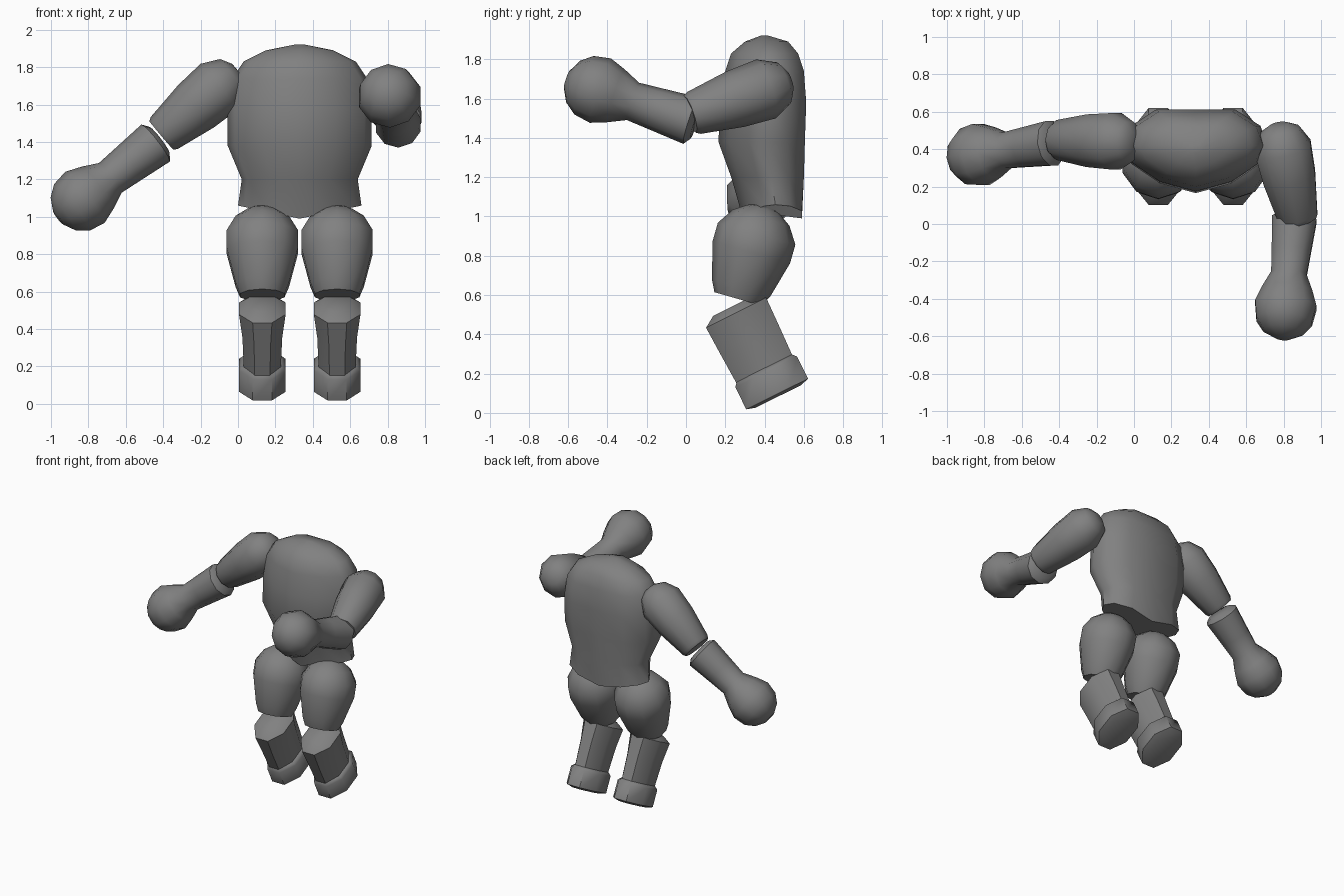
import bpy, bmesh, math
from mathutils import Vector

cube = bpy.data.objects.get("Cube")
if cube:
    bpy.data.objects.remove(cube, do_unlink=True)

grey = bpy.data.materials.new("mid grey")
grey.use_nodes = True
GREY = (0.22, 0.22, 0.22, 1)
grey.diffuse_color = GREY
grey.node_tree.nodes["Principled BSDF"].inputs["Base Color"].default_value = GREY

MID = 0.33  # plane of symmetry of the body


def skin(name, rings, angle=45):
    """Join equal rings of points into a closed, smooth-shaded body."""
    bm = bmesh.new()
    loops = [[bm.verts.new(p) for p in ring] for ring in rings]
    n = len(loops[0])
    for a, b in zip(loops, loops[1:]):
        for i in range(n):
            j = (i + 1) % n
            bm.faces.new((a[i], a[j], b[j], b[i]))
    bm.faces.new(loops[0])
    bm.faces.new(loops[-1])
    bmesh.ops.recalc_face_normals(bm, faces=bm.faces)
    mesh = bpy.data.meshes.new(name)
    bm.to_mesh(mesh)
    bm.free()
    mesh.materials.append(grey)
    obj = bpy.data.objects.new(name, mesh)
    bpy.context.collection.objects.link(obj)
    bpy.ops.object.select_all(action='DESELECT')
    obj.select_set(True)
    bpy.context.view_layer.objects.active = obj
    bpy.ops.object.shade_smooth_by_angle(angle=math.radians(angle))
    return obj


def limb(name, start, end, stations, sides=10, side=Vector((1, 0, 0))):
    """Sweep from start to end; a station is (fraction, radius across, radius deep)."""
    start, end = Vector(start), Vector(end)
    axis = (end - start).normalized()
    deep = axis.cross(side).normalized()
    across = deep.cross(axis)
    rings = []
    for t, ra, rd in stations:
        c = start.lerp(end, t)
        rings.append([c + across * ra * math.cos(k) + deep * rd * math.sin(k)
                      for k in (math.tau * (i + 0.5) / sides for i in range(sides))])
    return skin(name, rings)


# Torso: one half outline (width fraction, depth fraction), mirrored, at each height
half = [(0.5, 0.12), (0.9, 0.36), (1, 0.55), (0.9, 0.8), (0.55, 1)]
outline = [(0, 0)] + half + [(0, 1)] + [(-a, b) for a, b in reversed(half)]
levels = [  # height, half width, front, back
    (1.92, 0.03, 0.38, 0.42), (1.89, 0.18, 0.30, 0.52), (1.83, 0.30, 0.23, 0.57),
    (1.74, 0.36, 0.20, 0.60), (1.58, 0.385, 0.175, 0.612), (1.38, 0.385, 0.165, 0.605),
    (1.2, 0.31, 0.23, 0.60), (1.06, 0.33, 0.29, 0.59)]
rings = []
for z, w, front, back in levels:
    sag = 0.07 if z < 1.1 else 0  # hem dips in the middle
    rings.append([(MID + a * w, front + b * (back - front), z - sag * (1 - abs(a)))
                  for a, b in outline])
skin("torso", rings)

# Legs
for label, s in (("left", 1), ("right", -1)):
    x = MID + s * 0.2
    limb(label + "_thigh", (x, 0.265, 0.58), (x, 0.40, 1.055),
         [(0, 0.125, 0.125), (0.12, 0.15, 0.155), (0.5, 0.2, 0.205), (0.7, 0.2, 0.205),
          (0.87, 0.15, 0.15), (0.96, 0.085, 0.085), (1, 0.03, 0.03)])
    limb(label + "_shin", (x, 0.25, 0.52), (x, 0.42, 0.18),
         [(-0.07, 0.085, 0.12), (0.03, 0.135, 0.185), (0.4, 0.115, 0.18), (1, 0.105, 0.17)], 8)
    limb(label + "_foot_cuff", (x, 0.405, 0.215), (x, 0.467, 0.09),
         [(-0.1, 0.11, 0.17), (0.05, 0.134, 0.19), (0.95, 0.134, 0.19), (1.05, 0.09, 0.14)], 8)


# Arms: tapered upper arm, then a forearm that swells into a ball fist
def arm(label, shoulder, elbow, fore, fist, side):
    limb(label + "_upper_arm", shoulder, elbow,
         [(t, r, r) for t, r in ((0, 0.05), (0.06, 0.11), (0.24, 0.158),
                                 (0.55, 0.148), (0.96, 0.112), (1, 0.1))], side=side)
    length = (Vector(fist) - Vector(fore)).length
    R = 0.173
    stations = [(0, 0.09), (0.05, 0.125), (0.4, 0.11), (0.64, 0.1)]
    for deg in (125, 95, 65, 40, 15):
        a = math.radians(deg)
        stations.append((1 - R * math.cos(a) / length * -1, R * math.sin(a)))
    limb(label + "_forearm_and_fist", fore, fist, [(t, r, r) for t, r in stations], side=side)


arm("left", (0.77, 0.53, 1.69), (0.88, 0.02, 1.52),
    (0.86, 0.05, 1.48), (0.81, -0.45, 1.645), Vector((1, 0, 0)))
arm("right", (0.0, 0.44, 1.78), (-0.41, 0.45, 1.435),
    (-0.42, 0.435, 1.41), (-0.83, 0.37, 1.095), Vector((0, 1, 0)))
